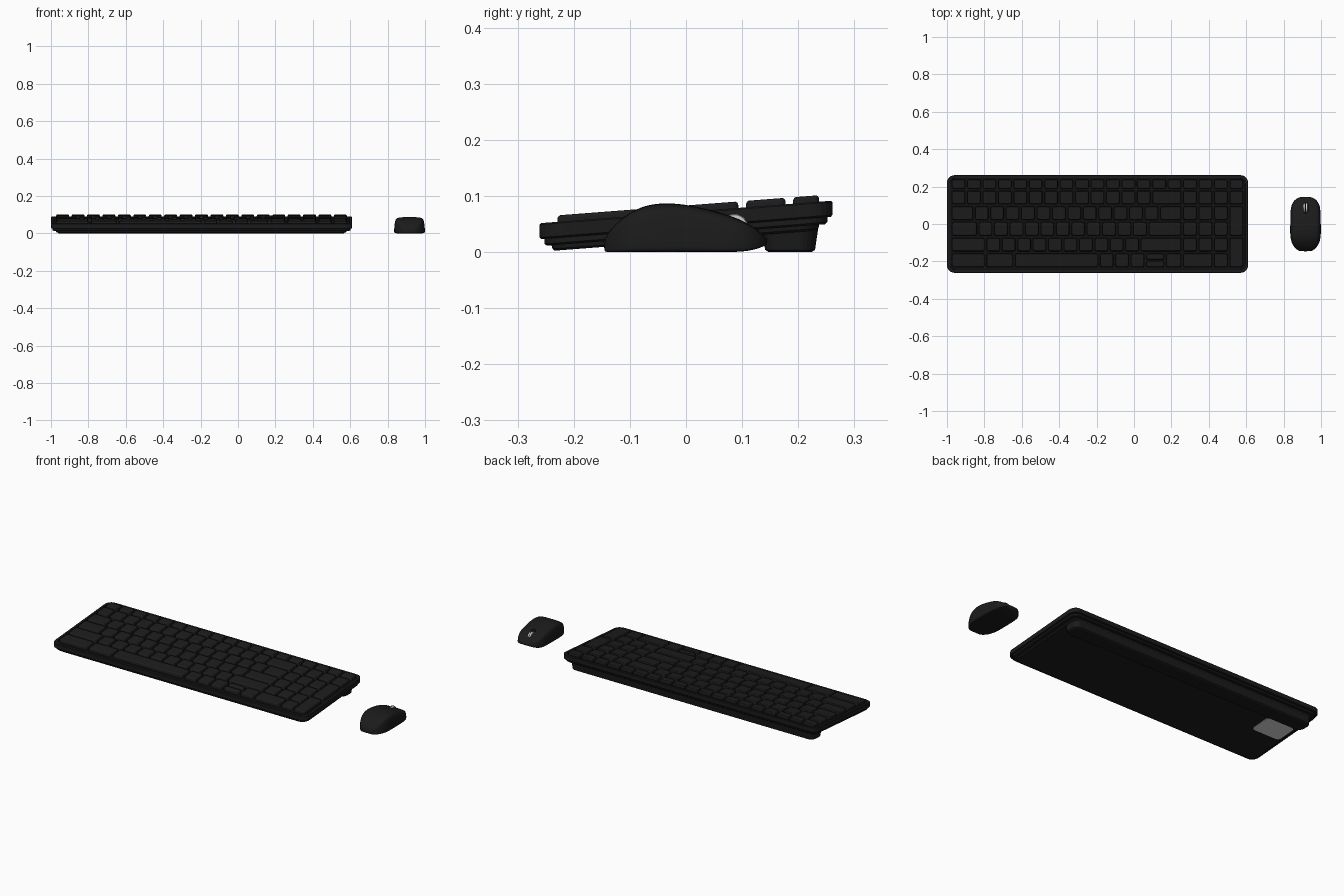
import bpy, bmesh, math

if "Cube" in bpy.data.objects:
    bpy.data.objects.remove(bpy.data.objects["Cube"])

TILT = 0.077


def material(name, r, g, b):
    m = bpy.data.materials.new(name)
    m.diffuse_color = (r, g, b, 1)
    m.use_nodes = True
    m.node_tree.nodes["Principled BSDF"].inputs["Base Color"].default_value = m.diffuse_color
    return m


BODY = material("charcoal", 0.011, 0.011, 0.011)
KEY = material("key_charcoal", 0.012, 0.012, 0.012)
BLACK = material("black", 0.006, 0.006, 0.006)
SILVER = material("silver", 0.65, 0.65, 0.65)
LABEL = material("label_grey", 0.68, 0.68, 0.68)


def finish(bm, name, mats):
    bmesh.ops.recalc_face_normals(bm, faces=bm.faces)
    me = bpy.data.meshes.new(name)
    bm.to_mesh(me)
    bm.free()
    ob = bpy.data.objects.new(name, me)
    bpy.context.collection.objects.link(ob)
    for m in mats:
        me.materials.append(m)
    return ob


def skin(bm, rings):
    """Bridge closed rings of points and cap both ends; returns the last cap."""
    rows = [[bm.verts.new(p) for p in ring] for ring in rings]
    n = len(rows[0])
    for a, b in zip(rows, rows[1:]):
        for i in range(n):
            j = (i + 1) % n
            bm.faces.new((a[i], a[j], b[j], b[i]))
    bm.faces.new(rows[0][::-1])
    return bm.faces.new(rows[-1])


def rounded(x0, x1, y0, y1, r, z, inset, tilt, seg):
    """Rounded rectangle ring, sloped by the keyboard tilt."""
    x0, x1, y0, y1 = x0 + inset, x1 - inset, y0 + inset, y1 - inset
    r = max(r - inset * 0.6, 0.003)
    pts = []
    corners = [(x1 - r, y1 - r), (x0 + r, y1 - r), (x0 + r, y0 + r), (x1 - r, y0 + r)]
    for k, (cx, cy) in enumerate(corners):
        for i in range(seg + 1):
            a = math.pi / 2 * (k + i / seg)
            x, y = cx + r * math.cos(a), cy + r * math.sin(a)
            pts.append((x, y, z + tilt * y))
    return pts


def slabs(name, rects, r, layers, mats, tilt=TILT, seg=6, cap=0):
    bm = bmesh.new()
    for rect in rects:
        face = skin(bm, [rounded(*rect, r, z, i, tilt, seg) for z, i in layers])
        face.material_index = cap
    return finish(bm, name, mats)


# Keyboard tray with a sunken dark key well
slabs("keyboard_tray", [(-1.0, 0.61, -0.261, 0.261)], 0.04,
      [(0.043, 0.003), (0.046, 0), (0.069, 0), (0.0715, 0.003), (0.0715, 0.015), (0.065, 0.016)],
      [BODY, BLACK], cap=1)
# Stepped underside
slabs("keyboard_middle", [(-0.992, 0.602, -0.252, 0.252)], 0.04,
      [(0.0305, 0.004), (0.034, 0), (0.045, 0)], [BODY])
slabs("keyboard_base", [(-0.975, 0.582, -0.24, 0.238)], 0.035,
      [(0.0205, 0.006), (0.024, 0.002), (0.033, 0)], [BODY])
# Rear foot bar and underside label
slabs("rear_foot", [(-0.97, 0.577, 0.135, 0.236)], 0.035,
      [(0, 0.012), (0.004, 0.006), (0.045, 0)], [BODY], tilt=0)
slabs("underside_label", [(-0.955, -0.78, -0.015, 0.11)], 0.02,
      [(0.0188, 0), (0.022, 0)], [LABEL])

# Keys: row widths in key units
U, X0, TOP, PITCH = 0.0825, -0.979, 0.184, 0.084
ROWS = [[1] * 19,
        [1] * 13 + [2] + [1] * 4,
        [1.5] + [1] * 12 + [1.5] + [1] * 3,
        [1.75] + [1] * 11 + [2.25] + [1] * 3,
        [2.25] + [1] * 10 + [2.75] + [1] * 3,
        [2.25, 1.85, 5.5, 1, 1, 1, 1.3, 1.1, 2, 1]]
GAP = 0.006
rects = []


def add_key(u, w, y0, y1):
    rects.append((X0 + u * U + GAP, X0 + (u + w) * U - GAP, y0 + GAP, y1 - GAP))


for i, row in enumerate(ROWS):
    y1 = 0.244 if i == 0 else TOP - (i - 1) * PITCH
    y0 = TOP if i == 0 else y1 - PITCH
    u = 0
    for w in row:
        if w == 1.3:  # split up and down arrows
            mid = (y0 + y1) / 2
            add_key(u, w, y0, mid + 0.002)
            add_key(u, w, mid - 0.002, y1)
        else:
            add_key(u, w, y0, y1)
        u += w
# Tall number pad keys
for i in (1, 3):
    add_key(18, 1, TOP - (i + 2) * PITCH, TOP - i * PITCH)
slabs("keys", rects, 0.009,
      [(0.064, 0), (0.078, 0.001), (0.0815, 0.003), (0.083, 0.006)], [KEY], seg=3)

# Mouse body lofted along y: position, half width, top, bottom
MX = 0.917
STATIONS = [(-0.146, 0.027, 0.018, 0.002), (-0.142, 0.038, 0.03, 0), (-0.129, 0.057, 0.047, 0),
            (-0.105, 0.073, 0.068, 0), (-0.075, 0.081, 0.083, 0), (-0.04, 0.083, 0.088, 0),
            (0, 0.082, 0.085, 0), (0.04, 0.081, 0.076, 0), (0.08, 0.08, 0.065, 0),
            (0.105, 0.074, 0.054, 0.001), (0.125, 0.062, 0.042, 0.005),
            (0.138, 0.045, 0.03, 0.01), (0.145, 0.028, 0.024, 0.014)]
HALF = [(0.5, 0), (0.95, 0), (1.0, 0.05), (0.99, 0.35), (0.95, 0.68),
        (0.89, 0.9), (0.72, 0.98), (0.38, 1.0)]
SECTION = HALF + [(-a, b) for a, b in HALF[::-1]]
bm = bmesh.new()
skin(bm, [[(MX + w * a, y, lo + (hi - lo) * b) for a, b in SECTION] for y, w, hi, lo in STATIONS])
mouse = finish(bm, "mouse_body", [BODY])
for p in mouse.data.polygons:
    p.use_smooth = True
sub = mouse.modifiers.new("smooth", 'SUBSURF')
sub.levels = sub.render_levels = 2

# Slot for the wheel
cutter = slabs("wheel_slot_cutter", [(MX - 0.012, MX + 0.012, 0.056, 0.116)], 0.012,
               [(0.04, 0), (0.1, 0)], [BODY], tilt=0)
cutter.hide_render = True
cutter.hide_viewport = True
cut = mouse.modifiers.new("wheel_slot", 'BOOLEAN')
cut.operation = 'DIFFERENCE'
cut.object = cutter


# Scroll wheel with a dark tyre
def wheel(name, radius, half, mat):
    b = bmesh.new()
    skin(b, [[(MX + x, 0.086 + r * math.cos(t * math.pi / 16), 0.043 + r * math.sin(t * math.pi / 16))
              for t in range(32)]
             for x, r in ((-half, radius * 0.93), (-half * 0.7, radius), (half * 0.7, radius), (half, radius * 0.93))])
    return finish(b, name, [mat])


wheel("scroll_wheel", 0.025, 0.0095, SILVER)
wheel("wheel_tyre", 0.0255, 0.002, BLACK)
